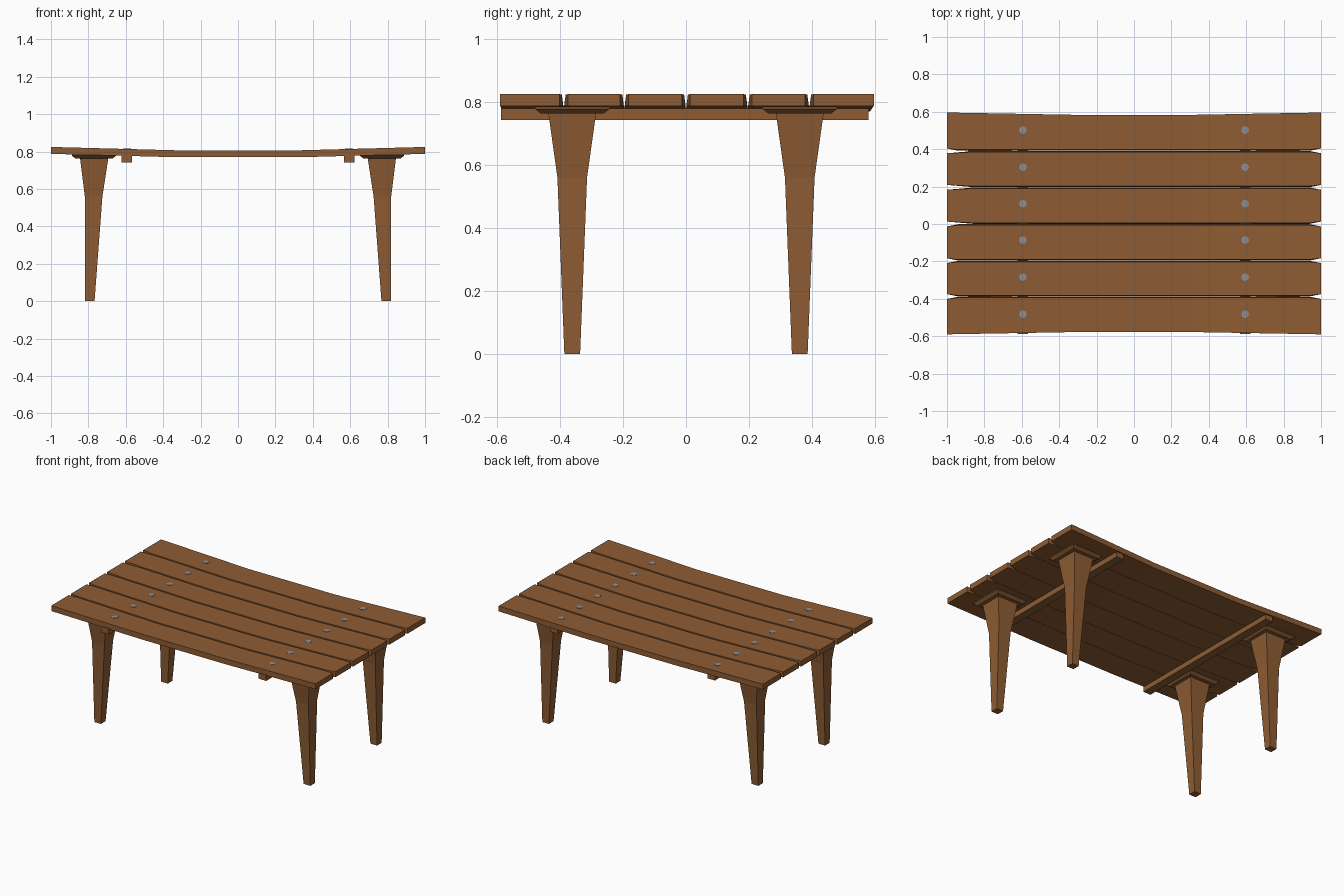
import bpy, bmesh

if "Cube" in bpy.data.objects:
    bpy.data.objects.remove(bpy.data.objects["Cube"])


def material(name, rgb):
    m = bpy.data.materials.new(name)
    m.diffuse_color = (*rgb, 1)
    m.use_nodes = True
    m.node_tree.nodes["Principled BSDF"].inputs["Base Color"].default_value = m.diffuse_color
    return m


WOOD = material("brown wood", (0.27, 0.108, 0.034))
STEEL = material("grey steel", (0.27, 0.27, 0.29))


def loft(name, rings, mat):
    """Skin a list of equal-sized vertex rings and cap both ends."""
    bm = bmesh.new()
    loops = [[bm.verts.new(p) for p in r] for r in rings]
    n = len(rings[0])
    for a, b in zip(loops, loops[1:]):
        for i in range(n):
            j = (i + 1) % n
            bm.faces.new((a[i], a[j], b[j], b[i]))
    bm.faces.new(loops[0])
    bm.faces.new(loops[-1])
    bmesh.ops.recalc_face_normals(bm, faces=bm.faces)
    me = bpy.data.meshes.new(name)
    bm.to_mesh(me)
    bm.free()
    ob = bpy.data.objects.new(name, me)
    bpy.context.collection.objects.link(ob)
    me.materials.append(mat)
    return ob


def rect(x0, x1, y0, y1, z):
    return [(x0, y0, z), (x1, y0, z), (x1, y1, z), (x0, y1, z)]


def top_z(x):
    # table top sags slightly in the middle
    return 0.807 + 0.018 * max(0, abs(x) - 0.33) / 0.67


# Six planks with splayed ends; gap centres from front to back
EDGES = [-0.578, -0.388, -0.196, 0.0, 0.196, 0.391, 0.584]


def edge(k, side, x):
    """Upper and lower y of a plank edge; side is +1 for its back edge."""
    c = EDGES[k]
    if k in (0, 6):
        y = c + side * 0.012 * max(0, abs(x) - 0.33) / 0.67
        return y, y
    length = 0.14 if (k == 4 and x < 0) else 0.06
    t = max(0, (abs(x) - (1 - length)) / length)
    return c - side * (0.006 + 0.007 * t), c - side * (0.001 + 0.012 * t)


for i in range(6):
    rings = []
    for x in (-1, -0.86, -0.94, -0.33, 0.33, 0.94, 1):
        if (x == -0.86 and i not in (3, 4)) or (x == -0.94 and i in (3, 4)):
            if x == -0.86 or i in (3, 4) and x == -0.94:
                continue
        f_top, f_low = edge(i, -1, x)
        b_top, b_low = edge(i + 1, 1, x)
        z = top_z(x)
        rings.append([(x, f_low, z - 0.037), (x, b_low, z - 0.037),
                      (x, b_top, z), (x, f_top, z)])
    loft(f"plank_{i + 1}", rings, WOOD)

for s, side in ((-1, "left"), (1, "right")):
    # Cross beam under the planks
    loft(f"cross_beam_{side}", [rect(s * 0.596 - 0.028, s * 0.596 + 0.028, -0.587, 0.579, z)
                                for z in (0.743, 0.782)], WOOD)

    # Bolt heads, one per plank
    for i, y in enumerate((-0.482, -0.284, -0.086, 0.109, 0.304, 0.502)):
        bpy.ops.mesh.primitive_cylinder_add(vertices=8, radius=0.021, depth=0.012,
                                            location=(s * 0.594, y, top_z(0.594) - 0.004))
        bolt = bpy.context.object
        bolt.name = f"bolt_{side}_{i + 1}"
        bolt.data.materials.append(STEEL)

    # Tapered legs and flared mounting plates
    for t, end in ((-1, "front"), (1, "back")):
        y = t * 0.361
        rings = []
        for z, cx, h in ((0, 0.792, 0.025), (0.56, 0.772, 0.047), (0.767, 0.769, 0.076)):
            rings.append(rect(s * cx - h, s * cx + h, y - h, y + h, z))
        loft(f"{end}_{side}_leg", rings, WOOD)
        rings = []
        for z, h in ((0.763, 0.099), (0.778, 0.118), (0.787, 0.118)):
            rings.append(rect(s * 0.77 - h, s * 0.77 + h, y - h, y + h, z))
        loft(f"{end}_{side}_plate", rings, WOOD)
